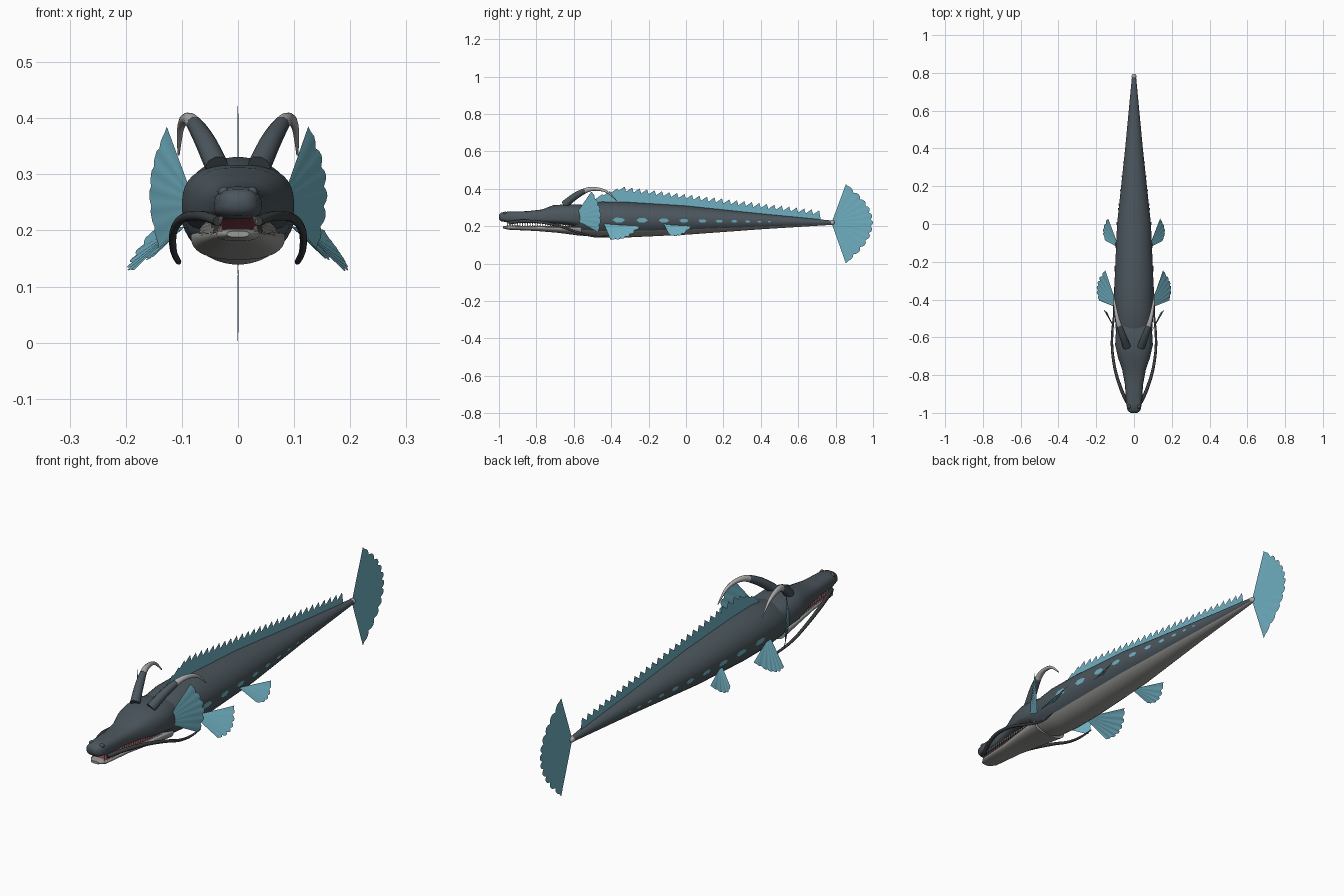
import bpy, bmesh, math
from mathutils import Vector as V

if "Cube" in bpy.data.objects:
    bpy.data.objects.remove(bpy.data.objects["Cube"])


def material(name, rgb):
    m = bpy.data.materials.new(name)
    m.use_nodes = True
    m.diffuse_color = (*rgb, 1)
    m.node_tree.nodes["Principled BSDF"].inputs["Base Color"].default_value = (*rgb, 1)
    return m


SLATE = material("slate skin", (.07, .092, .108))
BELLY = material("grey belly", (.32, .32, .31))
TEAL = material("teal fin", (.16, .43, .53))
HORN = material("pale horn", (.42, .42, .42))
WHISKER = material("dark whisker", (.045, .05, .055))
MOUTH = material("mouth red", (.24, .05, .07))
TOOTH = material("tooth ivory", (.5, .49, .46))


def finish(name, bm, mats, smooth=True, recalc=True):
    if recalc:
        bmesh.ops.recalc_face_normals(bm, faces=bm.faces)
    me = bpy.data.meshes.new(name)
    bm.to_mesh(me)
    bm.free()
    for m in mats:
        me.materials.append(m)
    ob = bpy.data.objects.new(name, me)
    bpy.context.collection.objects.link(ob)
    if smooth:
        bpy.ops.object.select_all(action="DESELECT")
        ob.select_set(True)
        bpy.context.view_layer.objects.active = ob
        bpy.ops.object.shade_smooth_by_angle(angle=math.radians(50))


def loft(name, stations, power, mats, rule, sides=40):
    """Skin rings given as (y, half width, middle z, top z, bottom z)."""
    bm = bmesh.new()
    rings = []
    for y, w, mid, top, bot in stations:
        ring = []
        for i in range(sides):
            a = math.tau * (i + .5) / sides
            c, s = math.cos(a), math.sin(a)
            h = top - mid if s > 0 else mid - bot
            ring.append(bm.verts.new((math.copysign(abs(c) ** power, c) * w, y,
                                      mid + math.copysign(abs(s) ** power, s) * h)))
        rings.append(ring)
    for r, q in zip(rings, rings[1:]):
        for i in range(sides):
            j = (i + 1) % sides
            f = bm.faces.new((r[i], r[j], q[j], q[i]))
            f.material_index = rule(math.sin(math.tau * (i + 1) / sides), r[0].co.y)
    bm.faces.new(rings[0])
    bm.faces.new(rings[-1])
    finish(name, bm, mats)


def station_at(stations, y):
    for a, b in zip(stations, stations[1:]):
        if a[0] <= y <= b[0]:
            t = (y - a[0]) / (b[0] - a[0])
            return [p + (q - p) * t for p, q in zip(a, b)]


# Body, head and lower jaw
BODY = [(-.61, .07, .23, .28, .175), (-.59, .086, .235, .3, .162), (-.55, .098, .24, .315, .148),
        (-.45, .103, .24, .331, .139), (-.3, .103, .238, .328, .14), (0, .09, .234, .309, .154),
        (.4, .047, .226, .267, .183), (.78, .011, .219, .23, .207)]
HEAD = [(-1, .018, .25, .262, .238), (-.988, .034, .246, .273, .226), (-.95, .042, .243, .278, .22),
        (-.85, .048, .24, .28, .218), (-.77, .063, .24, .289, .216), (-.71, .084, .24, .312, .212),
        (-.64, .1, .24, .317, .205), (-.57, .096, .24, .317, .19), (-.52, .085, .24, .306, .18)]
JAW = [(-.978, .02, .194, .199, .188), (-.95, .038, .194, .203, .181), (-.8, .05, .192, .201, .174),
       (-.68, .068, .19, .2, .164), (-.56, .084, .19, .2, .148)]
loft("body", BODY, 1, [SLATE, BELLY], lambda s, y: int(s < -.62))
loft("head", HEAD, .72, [SLATE, MOUTH], lambda s, y: int(s < -.85 and y > -.96))
loft("lower_jaw", JAW, .8, [BELLY, MOUTH], lambda s, y: int(s > .6 and y > -.96))


def ball(name, loc, r, mat):
    bm = bmesh.new()
    bmesh.ops.create_uvsphere(bm, u_segments=16, v_segments=10, radius=r)
    bmesh.ops.translate(bm, verts=bm.verts, vec=loc)
    finish(name, bm, [mat])


ball("tail_knob", (0, .782, .219), .013, HORN)


# Rows of small teeth along both jaws
def teeth(name, stations, level, up):
    bm = bmesh.new()
    for side in (1, -1):
        for i in range(26):
            y = -.955 + i * .0135
            base = V((side * station_at(JAW, y)[1] * .85, y, station_at(stations, y)[level]))
            ring = [bm.verts.new(base + V((dx * .003, dy * .005, -up * .004)))
                    for dx, dy in ((1, 0), (0, 1), (-1, 0), (0, -1))]
            tip = bm.verts.new(base + V((0, 0, up * .012)))
            for k in range(4):
                bm.faces.new((ring[k], ring[(k + 1) % 4], tip))
    finish(name, bm, [TOOTH], smooth=False)


teeth("upper_teeth", HEAD, 4, -1)
teeth("lower_teeth", JAW, 3, 1)


def smooth_path(pts, steps=8):
    """Catmull-Rom samples with (x, y, z, radius) points."""
    p = [V(q) for q in [pts[0]] + pts + [pts[-1]]]
    out = []
    for a, b, c, d in zip(p, p[1:], p[2:], p[3:]):
        for k in range(steps):
            t = k / steps
            out.append(.5 * (2 * b + (c - a) * t + (2 * a - 5 * b + 4 * c - d) * t * t
                             + (3 * b - a - 3 * c + d) * t ** 3))
    return out + [p[-1]]


def tube(name, samples, mat):
    cu = bpy.data.curves.new(name, "CURVE")
    cu.dimensions = "3D"
    cu.bevel_depth = 1
    cu.bevel_resolution = 3
    cu.use_fill_caps = True
    sp = cu.splines.new("POLY")
    sp.points.add(len(samples) - 1)
    for pt, q in zip(sp.points, samples):
        pt.co = (q[0], q[1], q[2], 1)
        pt.radius = q[3]
    sp.use_smooth = True
    cu.materials.append(mat)
    bpy.context.collection.objects.link(bpy.data.objects.new(name, cu))


def fan(name, root, tips, lobes, pleat):
    """Gently pleated fin whose scalloped rim runs through three tip points."""
    a, mid, b = map(V, tips)
    r0, r1 = map(V, root)
    ctrl = 2 * mid - (a + b) / 2
    normal = (a - r0).cross(b - r0).normalized()
    bm = bmesh.new()
    rows = []
    n = lobes * 4
    for i in range(n + 1):
        t = i / n
        rim = a * (1 - t) ** 2 + ctrl * 2 * t * (1 - t) + b * t * t
        base = r0.lerp(r1, t)
        if 0 < i < n:
            rim = base + (rim - base) * (.94, .99, 1, .985)[i % 4]
        wave = normal * pleat * math.cos(math.tau * i / 4)
        rows.append([bm.verts.new(p) for p in (base, base.lerp(rim, .5) + wave * .5, rim + wave)])
    for p, q in zip(rows, rows[1:]):
        for k in range(2):
            bm.faces.new((p[k], q[k], q[k + 1], p[k + 1]))
    finish(name, bm, [TEAL])


for s, side in ((1, "left"), (-1, "right")):
    def mir(*pts):
        return [(s * p[0], *p[1:]) for p in pts]

    # Horn: dark root and pale swept-back tip
    horn = smooth_path(mir((.038, -.65, .315, .021), (.062, -.585, .365, .018), (.086, -.51, .398, .012),
                           (.101, -.43, .387, .007), (.106, -.37, .335, .002)))
    tube(side + "_horn_root", horn[:14], SLATE)
    tube(side + "_horn_tip", horn[13:], HORN)
    # Whisker trailing from the snout
    tube(side + "_whisker", smooth_path(mir(
        (.036, -.945, .217, .009), (.066, -.88, .226, .009), (.098, -.78, .222, .008), (.115, -.67, .198, .007),
        (.115, -.57, .164, .006), (.106, -.48, .144, .005), (.108, -.41, .15, .002))), WHISKER)
    # Nostril
    ball(side + "_nostril", (s * .025, -.967, .268), .01, SLATE)
    # Ear, front and rear fins
    fan(side + "_ear_fin", mir((.09, -.575, .285), (.092, -.575, .225)),
        mir((.126, -.505, .385), (.158, -.457, .28), (.14, -.47, .167)), 6, .001)
    fan(side + "_front_fin", mir((.098, -.44, .215), (.098, -.405, .21)),
        mir((.186, -.405, .13), (.195, -.32, .14), (.153, -.245, .2)), 6, .0012)
    fan(side + "_rear_fin", mir((.09, -.12, .212), (.09, -.095, .208)),
        mir((.15, -.09, .155), (.164, -.03, .152), (.138, .03, .2)), 5, .001)

    # Row of shrinking flank spots
    bm = bmesh.new()
    for i in range(10):
        y0 = -.36 + i * .13 - i * i * .0045
        size = 1 - i / 12
        verts = []
        for k in range(6):
            a = math.tau * k / 6
            y = y0 + .034 * size * math.cos(a)
            dz = .014 * size * math.sin(a) - .006 * size
            _, w, mid, top, bot = station_at(BODY, y)
            h = top - mid if dz > 0 else mid - bot
            x = w * math.sqrt(1 - (dz / h) ** 2) + .0025
            verts.append(bm.verts.new((s * x, y, mid + dz)))
        bm.faces.new(verts if s > 0 else verts[::-1])
    finish(side + "_flank_spots", bm, [TEAL], smooth=False, recalc=False)

# Tail fin
fan("tail_fin", ((0, .78, .223), (0, .78, .212)), ((0, .855, .425), (0, 1, .218), (0, .855, 0)), 11, .0006)

# Saw-toothed fin along the back
bm = bmesh.new()
count = 30
edge = [(-.5, .325)]
for i in range(count):
    t = i / count
    rise = min(1, .45 + i * .2)
    y, step = -.48 + 1.2 * t, 1.2 / count
    ridge = .325 + (.1 - .15 * t) * rise if t < .1 else .426 - .146 * t
    edge += [(y, ridge - .022), (y + step * .8, ridge)]
edge.append((.72, .235))
rows = []
for y, z in edge:
    low = station_at(BODY, y)[3] - .012
    rows.append([bm.verts.new((0, y, low)), bm.verts.new((0, y, max(z, low + .001)))])
for p, q in zip(rows, rows[1:]):
    bm.faces.new((p[0], q[0], q[1], p[1]))
finish("back_fin", bm, [TEAL], smooth=False)
